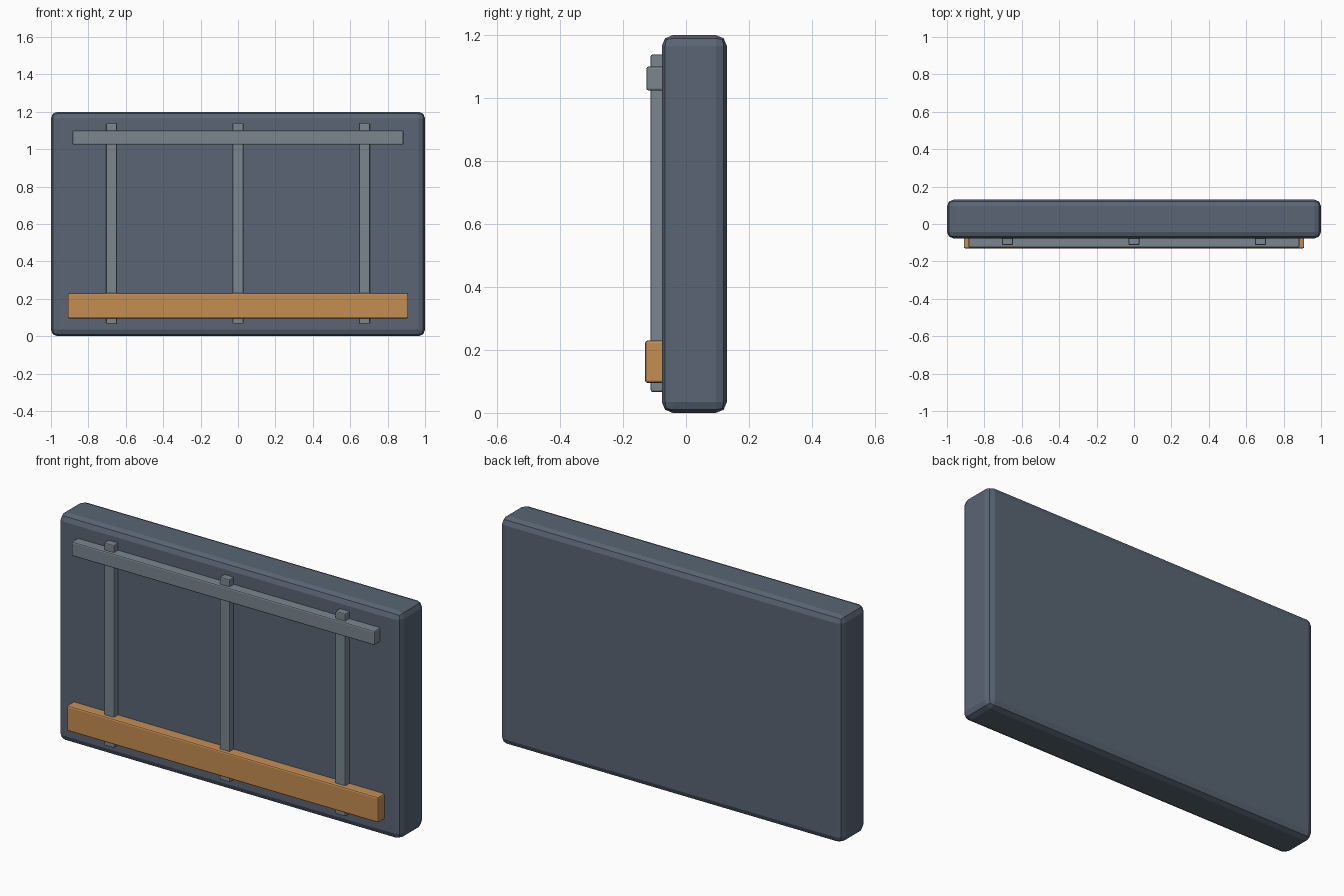
import bpy
import bmesh

cube = bpy.data.objects.get("Cube")
if cube:
    bpy.data.objects.remove(cube, do_unlink=True)


def make_material(name, rgb):
    mat = bpy.data.materials.new(name)
    mat.use_nodes = True
    colour = (*rgb, 1.0)
    mat.diffuse_color = colour
    mat.node_tree.nodes["Principled BSDF"].inputs["Base Color"].default_value = colour
    return mat


def bevelled_box(name, low, high, bevel, segments, mat):
    """Box between two corners with bevelled edges."""
    bm = bmesh.new()
    bmesh.ops.create_cube(bm, size=1.0)
    for v in bm.verts:
        for i in range(3):
            v.co[i] = low[i] if v.co[i] < 0 else high[i]
    mesh = bpy.data.meshes.new(name)
    bm.to_mesh(mesh)
    bm.free()
    mesh.materials.append(mat)
    obj = bpy.data.objects.new(name, mesh)
    bpy.context.collection.objects.link(obj)
    mod = obj.modifiers.new("Bevel", "BEVEL")
    mod.width = bevel
    mod.segments = segments
    return obj


slate = make_material("slate blue", (0.10, 0.13, 0.172))
steel = make_material("steel grey", (0.195, 0.24, 0.268))
orange = make_material("warm orange", (0.56, 0.27, 0.085))

# Main slab
bevelled_box("panel", (-1, -0.077, 0), (1, 0.13, 1.2), 0.035, 2, slate)

# Upright ribs on the front
for side, x in (("right", -0.676), ("centre", 0), ("left", 0.676)):
    bevelled_box(f"{side}_rib", (x - 0.029, -0.112, 0.067),
                 (x + 0.029, -0.06, 1.138), 0.005, 2, steel)

# Crossbars over the ribs
bevelled_box("top_rail", (-0.885, -0.126, 1.024), (0.885, -0.06, 1.1), 0.007, 2, steel)
bevelled_box("bottom_bumper", (-0.91, -0.13, 0.095), (0.91, -0.06, 0.23), 0.008, 2, orange)
